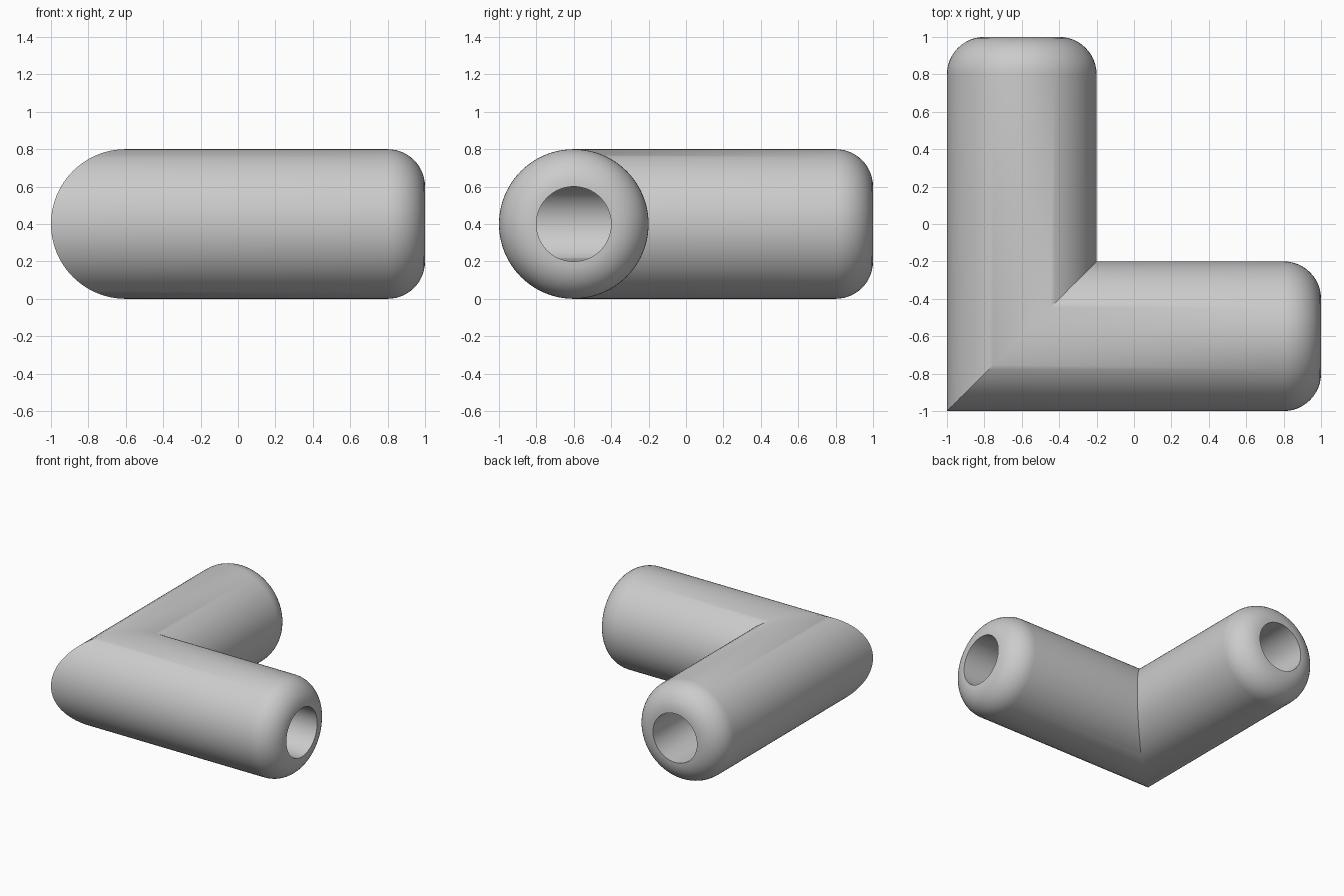
import bpy, bmesh
from math import sin, cos, pi, radians

cube = bpy.data.objects.get("Cube")
if cube:
    bpy.data.objects.remove(cube, do_unlink=True)

SEGMENTS = 96
OUTER, BORE, ROUND = 0.4, 0.2, 0.2
CORNER = -0.6
END = 1.0

# Grey plastic
grey = bpy.data.materials.new("grey")
grey.use_nodes = True
colour = (0.6, 0.6, 0.6, 1)
grey.diffuse_color = colour
grey.node_tree.nodes["Principled BSDF"].inputs["Base Color"].default_value = colour

# Rounded tip profile as (distance along arm, radius), from the wall to the bore
STEPS = 12
tip = [(END - ROUND + ROUND * sin(a), OUTER - ROUND + ROUND * cos(a))
       for a in (pi / 2 * i / STEPS for i in range(STEPS + 1))]

bm = bmesh.new()


def ring(arm, along, radius):
    """One loop of the tube: arm is 'x', 'y' or 'mitre'."""
    verts = []
    for i in range(SEGMENTS):
        a = 2 * pi * i / SEGMENTS
        side = CORNER + radius * cos(a)
        x = along if arm == "x" else side
        y = along if arm == "y" else side
        verts.append(bm.verts.new((x, y, OUTER + radius * sin(a))))
    return verts


# Outer wall from the back tip round the corner to the left tip, then back through the bore
rings = [ring("y", d, r) for d, r in reversed(tip)]
rings.append(ring("mitre", 0, OUTER))
rings += [ring("x", d, r) for d, r in tip]
rings.append(ring("mitre", 0, BORE))

for n, a in enumerate(rings):
    b = rings[(n + 1) % len(rings)]
    for i in range(SEGMENTS):
        j = (i + 1) % SEGMENTS
        bm.faces.new((a[i], a[j], b[j], b[i]))
bmesh.ops.recalc_face_normals(bm, faces=bm.faces)

mesh = bpy.data.meshes.new("elbow_pipe")
bm.to_mesh(mesh)
bm.free()
mesh.materials.append(grey)
elbow = bpy.data.objects.new("elbow_pipe", mesh)
bpy.context.collection.objects.link(elbow)

# Smooth walls with crisp mitre and bore edges
bpy.ops.object.select_all(action="DESELECT")
elbow.select_set(True)
bpy.context.view_layer.objects.active = elbow
bpy.ops.object.shade_smooth_by_angle(angle=radians(30))
